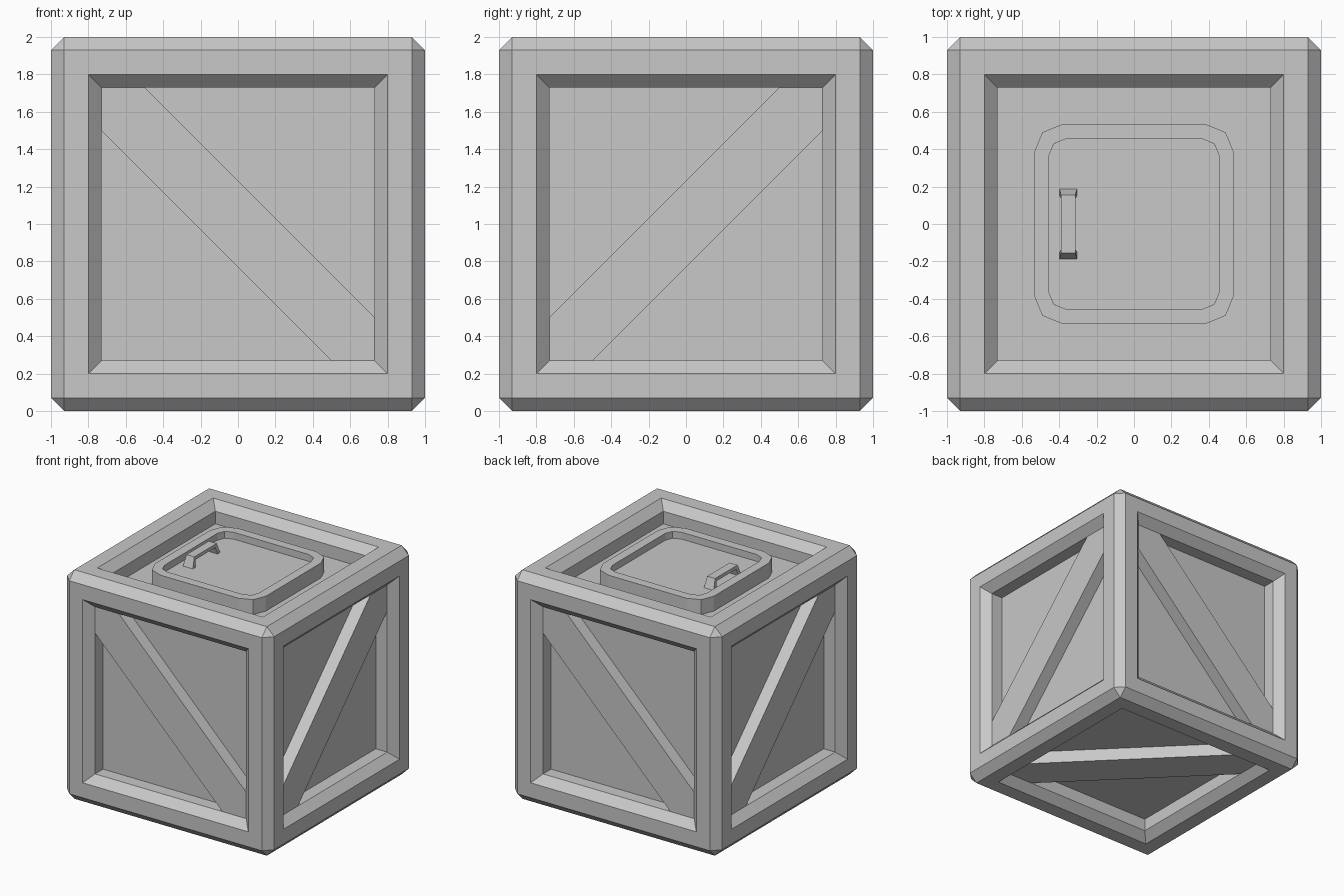
import bpy
import bmesh
from math import pi
from mathutils import Matrix

if "Cube" in bpy.data.objects:
    bpy.data.objects.remove(bpy.data.objects["Cube"], do_unlink=True)

CENTRE = Matrix.Translation((0, 0, 1))
FRAME, PANEL, OPENING = 0.93, 0.82, 0.73

grey = bpy.data.materials.new("plain_grey")
grey.use_nodes = True
grey.diffuse_color = (0.58, 0.58, 0.58, 1)
grey.node_tree.nodes["Principled BSDF"].inputs["Base Color"].default_value = grey.diffuse_color


def finish(name, bm, matrix=Matrix()):
    """Turn a bmesh into a flat-shaded grey object."""
    bm.transform(matrix)
    bmesh.ops.recalc_face_normals(bm, faces=bm.faces)
    mesh = bpy.data.meshes.new(name)
    bm.to_mesh(mesh)
    bm.free()
    mesh.materials.append(grey)
    obj = bpy.data.objects.new(name, mesh)
    bpy.context.collection.objects.link(obj)
    return obj


def prism(points, bottom, top):
    """Extrude a flat outline upward; return the bmesh and its top face."""
    bm = bmesh.new()
    base = bm.faces.new([bm.verts.new((x, y, bottom)) for x, y in points])
    ext = bmesh.ops.extrude_face_region(bm, geom=[base], use_keep_orig=True)["geom"]
    bmesh.ops.translate(bm, vec=(0, 0, top - bottom),
                        verts=[g for g in ext if isinstance(g, bmesh.types.BMVert)])
    bmesh.ops.recalc_face_normals(bm, faces=bm.faces)
    return bm, max(bm.faces, key=lambda f: f.calc_center_median().z)


# Crate body: chamfered cube with a bevelled, sunken panel on each side
bm = bmesh.new()
bmesh.ops.create_cube(bm, size=2)
bmesh.ops.bevel(bm, geom=bm.edges[:], offset=0.07, offset_type='OFFSET',
                segments=1, profile=0.5, affect='EDGES')
sides = [f for f in bm.faces if f.calc_area() > 1]
for thickness, depth in ((0.13, 0), (0.07, -0.07), (0.0001, PANEL - FRAME)):
    bmesh.ops.inset_individual(bm, faces=sides, thickness=thickness, depth=depth,
                               use_even_offset=True)
finish("crate_body", bm, CENTRE)

# Diagonal braces on the four walls and the underside
a, b = OPENING, 0.5
diagonal = [(-a, a), (-b, a), (a, -b), (a, -a), (b, -a), (-a, b)]
mirrored = [(-x, y) for x, y in diagonal]
to_front = Matrix.Rotation(pi / 2, 4, 'X')
for i, side in enumerate(("front", "right", "back", "left")):
    bm, _ = prism(mirrored if i % 2 else diagonal, PANEL - 0.01, FRAME)
    finish(side + "_brace", bm, CENTRE @ Matrix.Rotation(i * pi / 2, 4, 'Z') @ to_front)
bm, _ = prism(mirrored, PANEL - 0.01, FRAME)
finish("bottom_brace", bm, CENTRE @ Matrix.Rotation(pi, 4, 'X'))

# Hatch: rounded square with a raised rim
corner = [(0.535, 0.38), (0.49, 0.49), (0.38, 0.535)]
outline = []
for i in range(4):
    for x, y in corner:
        for _ in range(i):
            x, y = -y, x
        outline.append((x, y))
bm, lid = prism(outline, PANEL - 0.01, 0.95)
for thickness, depth in ((0.08, 0), (0.0001, -0.06)):
    bmesh.ops.inset_individual(bm, faces=[lid], thickness=thickness, depth=depth,
                               use_even_offset=True)
finish("hatch", bm, CENTRE)

# Hatch handle: arch with splayed feet, as outer and inner points with a half width
foot = (0.19, 0.885, 0.155, 0.885, 0.048)
bend = (0.155, 0.98, 0.135, 0.95, 0.038)
bm = bmesh.new()
rings = []
for sign, (yo, zo, yi, zi, w) in ((-1, foot), (-1, bend), (1, bend), (1, foot)):
    rings.append([bm.verts.new((x, sign * y, z)) for x, y, z in
                  ((-w, yo, zo), (w, yo, zo), (w, yi, zi), (-w, yi, zi))])
for r, s in zip(rings, rings[1:]):
    for k in range(4):
        n = (k + 1) % 4
        bm.faces.new((r[k], r[n], s[n], s[k]))
bm.faces.new(rings[0])
bm.faces.new(rings[-1])
finish("hatch_handle", bm, CENTRE @ Matrix.Translation((-0.352, 0, 0)))
